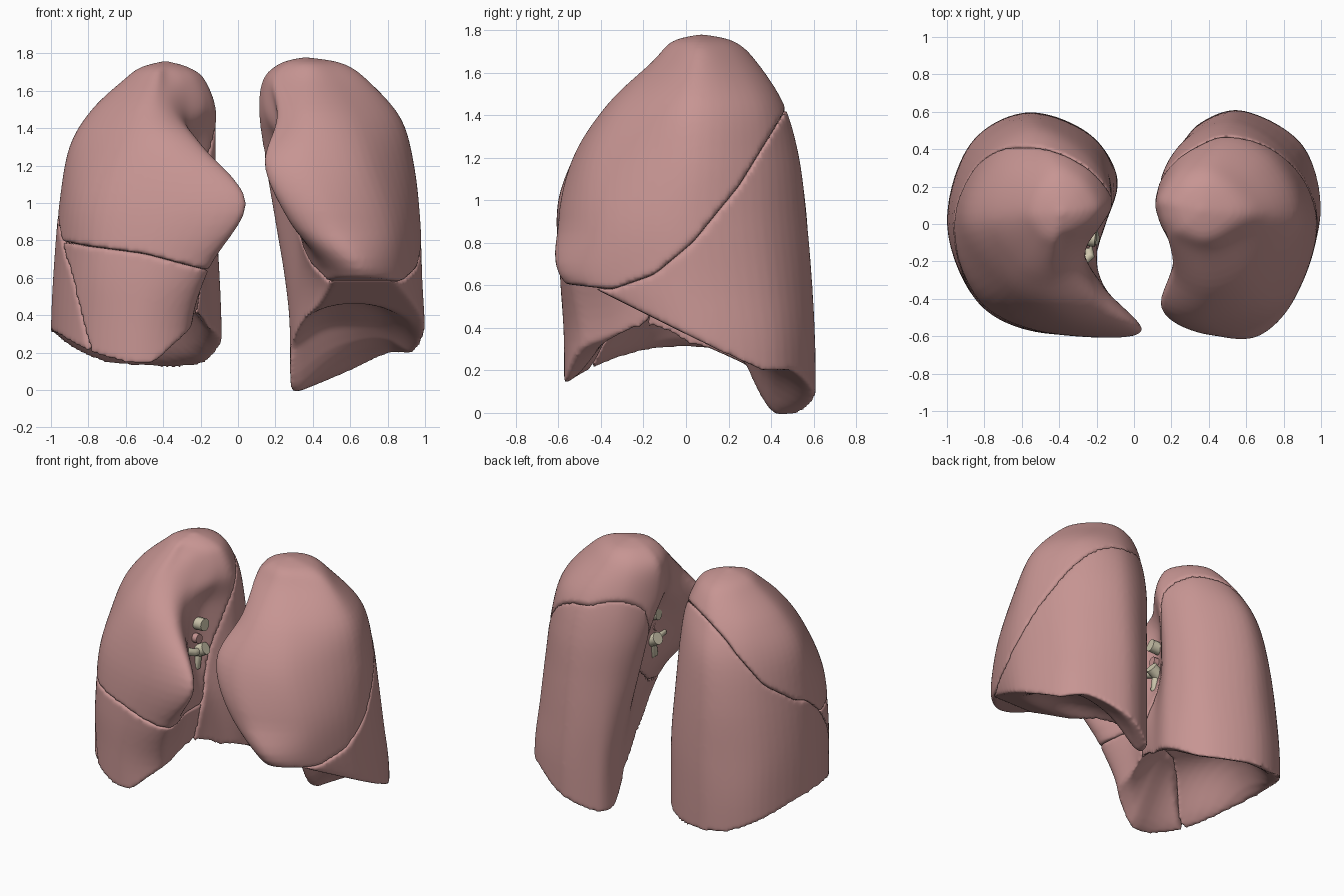
import bpy, bmesh
from mathutils import Vector

if "Cube" in bpy.data.objects:
    bpy.data.objects.remove(bpy.data.objects["Cube"])


def material(name, rgb):
    m = bpy.data.materials.new(name)
    m.diffuse_color = (*rgb, 1)
    m.use_nodes = True
    m.node_tree.nodes["Principled BSDF"].inputs["Base Color"].default_value = m.diffuse_color
    return m


PINK = material("lung_tissue", (0.57, 0.30, 0.29))
BEIGE = material("airway", (0.62, 0.57, 0.42))


def link(name, data):
    ob = bpy.data.objects.new(name, data)
    bpy.context.scene.collection.objects.link(ob)
    return ob


def mesh_from(bm, name):
    bmesh.ops.recalc_face_normals(bm, faces=bm.faces[:])
    me = bpy.data.meshes.new(name)
    bm.to_mesh(me)
    bm.free()
    return me


def clamp(v, top=1.0):
    return max(0.0, min(top, v))


def spline(pts, n, closed):
    """Smooth curve through the points, n steps per span."""
    c = len(pts)
    get = (lambda i: pts[i % c]) if closed else (lambda i: pts[max(0, min(c - 1, i))])
    out = []
    for i in range(c if closed else c - 1):
        a, b, d, e = get(i - 1), get(i), get(i + 1), get(i + 2)
        for k in range(n):
            t = k / n
            out.append(0.5 * (2 * b + (d - a) * t + (2 * a - 5 * b + 4 * d - e) * t * t
                              + (3 * b - a - 3 * d + e) * t ** 3))
    if not closed:
        out.append(pts[-1].copy())
    return out


def loft(name, sections, top):
    """Whole lung: horizontal outlines joined upward and closed over the apex."""
    rows = [[Vector((x, y, z)) for x, y in pts] for z, pts in sections]
    rows.insert(0, [Vector((p.x, p.y, -0.08)) for p in rows[0]])
    last = rows[-1]
    mid = sum(last, Vector()) / len(last)
    for scale, z in ((0.6, top - 0.035), (0.03, top)):
        rows.append([Vector((*(mid + (p - mid) * scale).xy, z)) for p in last])
    columns = [spline(list(col), 6, False) for col in zip(*rows)]
    bm = bmesh.new()
    rings = [[bm.verts.new(p) for p in spline(list(r), 7, True)] for r in zip(*columns)]
    n = len(rings[0])
    for a, b in zip(rings, rings[1:]):
        for i in range(n):
            j = (i + 1) % n
            bm.faces.new((a[i], a[j], b[j], b[i]))
    bm.faces.new(rings[0])
    bm.faces.new(rings[-1])
    return mesh_from(bm, name)


def block(height, far):
    """Cutter: the solid between the surface z = height(x, y) and the level far."""
    bm = bmesh.new()
    bmesh.ops.create_cube(bm, size=2)
    bmesh.ops.subdivide_edges(bm, edges=bm.edges[:], cuts=45, use_grid_fill=True)
    for v in bm.verts:
        x, y, t = v.co.x * 1.11, v.co.y * 0.81, (v.co.z + 1) / 2
        v.co = (x, y, far + t * (height(x, y) - far))
    ob = link("cutter", mesh_from(bm, "cutter"))
    ob.hide_render = True
    return ob


def lobe(name, lung, low, high=None):
    """Part of a lung between two surfaces, with softened borders."""
    ob = link(name, lung.copy())
    cutters = [block(low, -0.6)] + ([block(high, 2.9)] if high else [])
    cuts = []
    for c in cutters:
        mod = ob.modifiers.new("cut", 'BOOLEAN')
        mod.operation, mod.object = 'DIFFERENCE', c
        cuts.append(mod)
    remesh = ob.modifiers.new("remesh", 'REMESH')
    remesh.mode, remesh.voxel_size = 'VOXEL', 0.0135
    smooth = ob.modifiers.new("soften", 'SMOOTH')
    smooth.factor, smooth.iterations = 0.5, 7
    # Second and third solver only if the first gives nothing
    for solver in ('EXACT', 'MANIFOLD', 'FLOAT'):
        for mod in cuts:
            mod.solver = solver
        bpy.context.view_layer.update()
        dg = bpy.context.evaluated_depsgraph_get()
        me = bpy.data.meshes.new_from_object(ob.evaluated_get(dg))
        if len(me.vertices) > 2000:
            break
    ob.modifiers.clear()
    ob.data = me
    me.name = name
    me.materials.clear()
    me.materials.append(PINK)
    me.shade_smooth()
    for c in cutters:
        bpy.data.objects.remove(c)


def interp(pts, v):
    if v <= pts[0][0]:
        return pts[0][1]
    for (a, p), (b, q) in zip(pts, pts[1:]):
        if v <= b:
            return p + (q - p) * (v - a) / (b - a)
    return pts[-1][1]


# Outlines start at the front inner margin, go round the outer side and back
two_lobed = [
    (0.30, [(.36, .06), (.60, -.07), (.86, -.22), (1.0, .05), (.90, .42),
            (.58, .605), (.34, .53), (.28, .40), (.29, .26), (.32, .14)]),
    (0.60, [(.52, -.47), (.68, -.56), (.86, -.39), (.985, .0), (.88, .39),
            (.57, .59), (.32, .51), (.25, .33), (.33, .12), (.43, -.20)]),
    (0.90, [(.29, -.53), (.52, -.595), (.82, -.42), (.975, -.02), (.86, .36),
            (.56, .565), (.30, .48), (.20, .27), (.32, .04), (.30, -.29)]),
    (1.20, [(.15, -.46), (.40, -.53), (.72, -.40), (.94, .0), (.82, .35),
            (.54, .53), (.27, .44), (.15, .22), (.29, -.03), (.21, -.28)]),
    (1.45, [(.22, -.28), (.40, -.37), (.64, -.28), (.87, .02), (.75, .33),
            (.50, .46), (.25, .37), (.12, .16), (.15, .0), (.21, -.15)]),
    (1.65, [(.22, -.10), (.38, -.16), (.54, -.10), (.70, .05), (.60, .23),
            (.43, .33), (.26, .29), (.14, .15), (.14, .06), (.17, -.03)])]
three_lobed = [
    (0.33, [(-.28, -.50), (-.55, -.57), (-.85, -.40), (-1.0, .0), (-.88, .42),
            (-.58, .595), (-.25, .49), (-.09, .25), (-.15, .0), (-.24, -.25)]),
    (0.65, [(-.17, -.55), (-.50, -.58), (-.83, -.42), (-.985, .0), (-.87, .40),
            (-.56, .585), (-.22, .46), (-.10, .22), (-.18, -.03), (-.20, -.28)]),
    (1.00, [(.04, -.58), (-.40, -.57), (-.80, -.40), (-.955, .0), (-.83, .38),
            (-.55, .56), (-.23, .43), (-.12, .18), (-.27, -.10), (-.15, -.35)]),
    (1.30, [(-.19, -.43), (-.42, -.47), (-.70, -.33), (-.90, .0), (-.78, .34),
            (-.52, .51), (-.23, .38), (-.12, .15), (-.26, -.06), (-.25, -.22)]),
    (1.50, [(-.36, -.26), (-.48, -.30), (-.62, -.22), (-.78, .02), (-.69, .29),
            (-.48, .42), (-.24, .33), (-.12, .13), (-.17, .0), (-.27, -.12)]),
    (1.66, [(-.38, -.10), (-.44, -.14), (-.53, -.09), (-.61, .05), (-.55, .22),
            (-.42, .31), (-.27, .25), (-.18, .11), (-.21, .02), (-.29, -.05)])]


# Hollow undersides
def dome(x, y, cx, cy, rx, ry):
    d = clamp(1 - ((x - cx) / rx) ** 2 - ((y - cy) / ry) ** 2)
    return d * d * (3 - 2 * d)


def base_two(x, y):
    tip = 0.2 * (1 - clamp((x - .32) / .5)) * clamp((y - .27) / .14)
    return min(0.65, 0.19 + 0.5 * max(0, .36 - y) - tip
               + 0.12 * dome(x, y, .62, .2, .36, .4))


def base_three(x, y):
    margin = max(0.13, 0.31 - 0.53 * y * y)
    margin -= 0.07 * clamp((x + .5) / .3) * clamp((y - .1) / .3)
    return (margin + 0.25 * dome(x, y, -.55, .0, .43, .54)
            + 1.4 * clamp(x + .45, .5) * max(0, -y))


# Fissures between the lobes
def oblique_two(x, y):
    inner = 0.5 * max(0, .5 - x) * clamp(.2 - y, .6)
    inner += 1.1 * clamp(.45 - x, .4) * clamp((y - .05) / .2)
    return inner + interp([(-.6, .61), (-.35, .58), (-.15, .65), (.03, .80),
                           (.25, 1.07), (.47, 1.43), (.65, 1.72)], y)


def oblique_three(x, y):
    inner = 0.75 * clamp(x + .65, .55) * clamp((y + .05) / .2)
    outer = 0.14 * clamp((-.62 - x) / .2) * clamp(y / .3)
    y -= 0.6 * clamp(x + .75, .4) * clamp((.1 - y) / .3)
    return inner - outer + interp(
        [(-.6, -.4), (-.46, .12), (-.41, .40), (-.34, .60), (-.15, .82),
         (.1, 1.02), (.45, 1.45), (.65, 1.72)], y)


def horizontal(x, y):
    return interp([(-.96, .80), (-.8, .77), (-.5, .73), (-.2, .65), (.1, .62)], x)


# Lobes
left = loft("left_lung", two_lobed, 1.78)
lobe("left_upper_lobe", left, oblique_two)
lobe("left_lower_lobe", left, base_two, oblique_two)
right = loft("right_lung", three_lobed, 1.76)
lobe("right_upper_lobe", right, lambda x, y: max(oblique_three(x, y), horizontal(x, y)))
lobe("right_middle_lobe", right,
     lambda x, y: max(oblique_three(x, y), base_three(x, y)), horizontal)
lobe("right_lower_lobe", right, base_three, oblique_three)


# Airway and vessel stubs at the inner faces
def tubes(name, paths, radius, mat):
    cu = bpy.data.curves.new(name, 'CURVE')
    cu.dimensions, cu.bevel_depth, cu.bevel_resolution = '3D', radius, 4
    cu.use_fill_caps = True
    for path in paths:
        sp = cu.splines.new('POLY')
        sp.points.add(len(path) - 1)
        for p, co in zip(sp.points, path):
            p.co = (*co, 1)
    cu.materials.append(mat)
    return link(name, cu)


for s, name, shift in ((-1, "right", -.015), (1, "left", .08)):
    parts = [
        tubes(name + "_bronchus", [
            [(s * .42, -.02, 1.18), (s * .28, -.07, 1.19), (s * .19, -.08, 1.20)],
            [(s * .42, -.06, .94), (s * .28, -.08, .98), (s * .19, -.07, 1.03)]],
            .042, BEIGE),
        tubes(name + "_bronchus_branches", [
            [(s * .24, -.08, 1.0), (s * .22, -.17, 1.03), (s * .30, -.24, 1.06)],
            [(s * .24, -.08, 1.0), (s * .24, -.10, .90), (s * .32, -.11, .83)]],
            .025, BEIGE),
        tubes(name + "_vessel", [[(s * .40, -.08, 1.09), (s * .22, -.10, 1.10)]],
              .032, PINK)]
    for p in parts:
        p.location.x = shift
